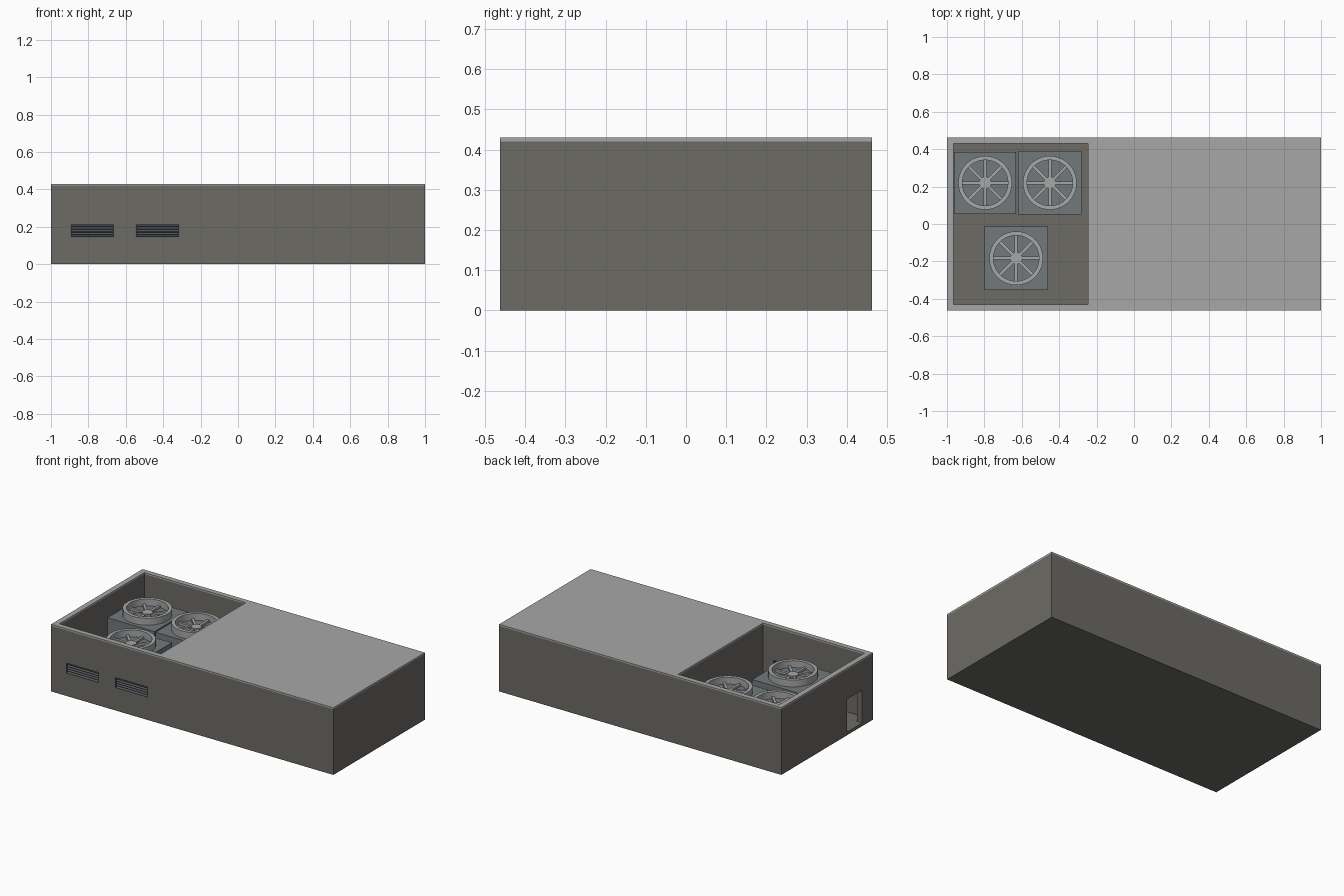
import bpy, bmesh, math
from mathutils import Matrix

if "Cube" in bpy.data.objects:
    bpy.data.objects.remove(bpy.data.objects["Cube"])


def material(name, rgb):
    m = bpy.data.materials.new(name)
    m.diffuse_color = (*rgb, 1)
    m.use_nodes = True
    m.node_tree.nodes["Principled BSDF"].inputs["Base Color"].default_value = m.diffuse_color
    return m


WALL = material("wall_grey", (0.15, 0.145, 0.13))
ROOF = material("roof_grey", (0.38, 0.39, 0.38))
UNIT = material("unit_grey", (0.17, 0.19, 0.20))
FAN = material("fan_grey", (0.38, 0.39, 0.385))
DARK = material("vent_grey", (0.10, 0.105, 0.115))


def finish(name, bm, mat):
    bmesh.ops.recalc_face_normals(bm, faces=bm.faces)
    me = bpy.data.meshes.new(name)
    bm.to_mesh(me)
    bm.free()
    ob = bpy.data.objects.new(name, me)
    bpy.context.collection.objects.link(ob)
    if mat:
        me.materials.append(mat)
    return ob


def add_box(bm, x, y, z, rot=Matrix()):
    """Box spanning the given (min, max) ranges, turned about its centre."""
    size = [b - a for a, b in (x, y, z)]
    mid = [(a + b) / 2 for a, b in (x, y, z)]
    bmesh.ops.create_cube(bm, size=1, matrix=Matrix.Translation(mid) @ rot @ Matrix.Diagonal((*size, 1)))


def box(name, x, y, z, mat=None):
    bm = bmesh.new()
    add_box(bm, x, y, z)
    return finish(name, bm, mat)


def cut(ob, *ranges):
    cutter = box("cutter", *ranges)
    mod = ob.modifiers.new("cut", 'BOOLEAN')
    mod.operation, mod.solver, mod.object = 'DIFFERENCE', 'EXACT', cutter
    bpy.context.view_layer.objects.active = ob
    bpy.ops.object.modifier_apply(modifier=mod.name)
    bpy.data.objects.remove(cutter)


# Building shell with open plant well, doorway and vent openings
HY = 0.463
well = ((-0.965, -0.245), (-0.43, 0.43))
vents = [(-0.895, -0.662), (-0.547, -0.314)]
VZ = (0.143, 0.214)
shell = box("building_shell", (-1, 1), (-HY, HY), (0, 0.42), WALL)
cut(shell, *well, (0.02, 0.6))
cut(shell, (-1.1, -0.95), (-0.355, -0.20), (0.0205, 0.23))
for v in vents:
    cut(shell, v, (-0.6, -0.42), VZ)

# Light roof slab and parapet cap
roof = box("roof_slab", (-1, 1), (-HY, HY), (0.42, 0.43), ROOF)
cut(roof, *well, (0.3, 0.6))

# Louvred wall vents: thin frame and tilted slats
for i, v in enumerate(vents):
    bm = bmesh.new()
    t, y = 0.004, (-HY, -0.43)
    for z in (VZ[0], VZ[1] - t):
        add_box(bm, v, y, (z, z + t))
    for x in (v[0], v[1] - t):
        add_box(bm, (x, x + t), y, VZ)
    for k in range(5):
        z = VZ[0] + (k + 0.5) * (VZ[1] - VZ[0]) / 5
        add_box(bm, v, (-0.459, -0.435), (z - 0.002, z + 0.002), Matrix.Rotation(math.radians(30), 4, 'X'))
    finish(f"wall_vent_{i + 1}", bm, DARK)


def fan_unit(n, cx, cy, half):
    # Cabinet
    top = 0.285
    box(f"cabinet_{n}", (cx - half, cx + half), (cy - half, cy + half), (0.02, top), UNIT)
    # Fan shroud: rectangular profile spun into a ring
    bm = bmesh.new()
    prof = [(0.122, top), (0.144, top), (0.144, 0.329), (0.122, 0.329)]
    vs = [bm.verts.new((r, 0, z)) for r, z in prof]
    es = [bm.edges.new((vs[i], vs[(i + 1) % 4])) for i in range(4)]
    bmesh.ops.spin(bm, geom=vs + es, cent=(0, 0, 0), axis=(0, 0, 1), angle=math.tau, steps=40)
    bmesh.ops.remove_doubles(bm, verts=bm.verts, dist=1e-4)
    ring = finish(f"fan_shroud_{n}", bm, FAN)
    ring.location = (cx, cy, 0)
    # Hub and eight blades
    bm = bmesh.new()
    bmesh.ops.create_cone(bm, cap_ends=True, segments=24, radius1=0.032, radius2=0.032,
                          depth=0.018, matrix=Matrix.Translation((0, 0, top + 0.009)))
    for k in range(8):
        a = k * math.pi / 4
        c = (0.075 * math.cos(a), 0.075 * math.sin(a))
        add_box(bm, (c[0] - 0.05, c[0] + 0.05), (c[1] - 0.008, c[1] + 0.008),
                (top, top + 0.014), Matrix.Rotation(a, 4, 'Z'))
    blades = finish(f"fan_blades_{n}", bm, FAN)
    blades.location = (cx, cy, 0)
    for ob in (ring, blades):
        bpy.ops.object.select_all(action='DESELECT')
        ob.select_set(True)
        bpy.context.view_layer.objects.active = ob
        bpy.ops.object.shade_smooth_by_angle(angle=math.radians(30))


for n, (x, y, h) in enumerate([(-0.796, 0.22, 0.166), (-0.45, 0.22, 0.17), (-0.63, -0.183, 0.17)], 1):
    fan_unit(n, x, y, h)
